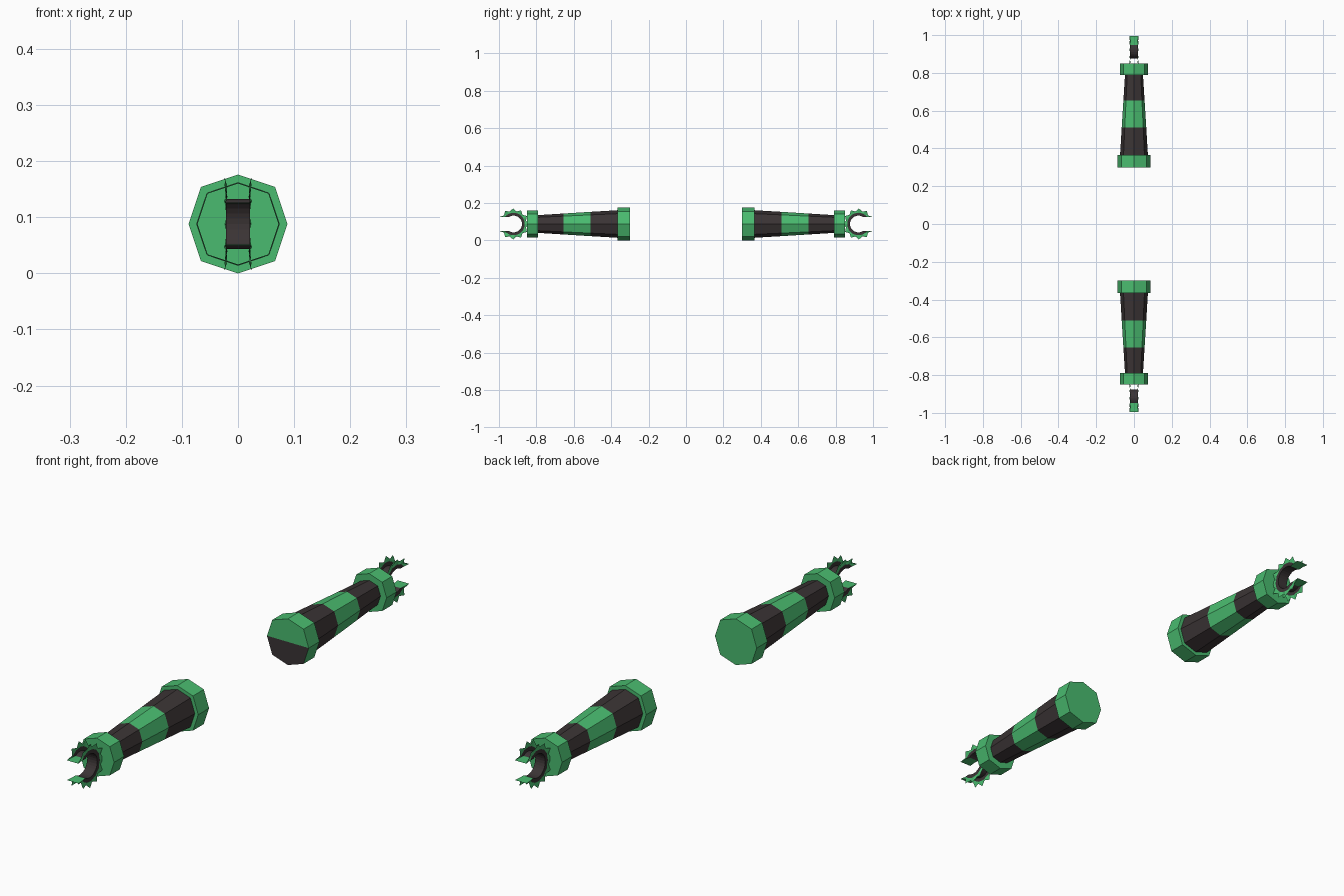
import bpy, bmesh, math

cube = bpy.data.objects.get("Cube")
if cube:
    bpy.data.objects.remove(cube, do_unlink=True)


def material(name, rgb):
    m = bpy.data.materials.new(name)
    m.use_nodes = True
    col = (*rgb, 1.0)
    m.diffuse_color = col
    bsdf = m.node_tree.nodes["Principled BSDF"]
    bsdf.inputs["Base Color"].default_value = col
    bsdf.inputs["Roughness"].default_value = 0.8
    return m


GREEN = material("leaf_green", (0.068, 0.50, 0.16))
DARK = material("charcoal", (0.043, 0.034, 0.035))
AXIS_Z = 0.088


def finish(bm, name, recalc=True):
    if recalc:
        bmesh.ops.recalc_face_normals(bm, faces=bm.faces)
    me = bpy.data.meshes.new(name)
    bm.to_mesh(me)
    bm.free()
    me.materials.append(GREEN)
    me.materials.append(DARK)
    ob = bpy.data.objects.new(name, me)
    bpy.context.collection.objects.link(ob)
    return ob


def octagon(bm, y, r):
    """Ring of eight points around the arm axis, slightly fuller on the diagonals."""
    pts = []
    for i in range(8):
        a = i * math.pi / 4
        k = r * (1.06 if i % 2 else 1.0)
        pts.append(bm.verts.new((k * math.cos(a), y, AXIS_Z + k * math.sin(a))))
    return pts


def loft(name, side, profile, mats, caps=True, split_cap=False):
    """Octagonal tube through (y, radius) stations, one material index per span."""
    bm = bmesh.new()
    rings = [octagon(bm, side * y, r) for y, r in profile]
    for a, b, m in zip(rings, rings[1:], mats):
        for i in range(8):
            j = (i + 1) % 8
            bm.faces.new((a[i], a[j], b[j], b[i])).material_index = m
    if caps:
        bm.faces.new(rings[-1])
        if split_cap:
            bm.faces.new(rings[0][:5])
            bm.faces.new(rings[0][4:] + rings[0][:1]).material_index = 1
        else:
            bm.faces.new(rings[0])
    return finish(bm, name)


def claw(name, side):
    """C-shaped hook: dark inner channel, toothed green rims, open at the back."""
    bm = bmesh.new()
    cy, teeth = 0.922, 10
    n = teeth * 2
    rings = []
    for k in range(n + 1):
        t = k / n
        peak = k % 2 == 0
        # half width, radius and start angle of the rim, wall and channel points
        section = [
            (0.024 if peak else 0.019, 0.083 if peak else 0.069, 27),
            (0.022 if peak else 0.020, 0.060, 40),
            (0.021, 0.045, 55),
        ]
        ring = []
        for sx, pts in ((-1, section), (1, section[::-1])):
            for w, r, start in pts:
                a = math.radians(start + (360 - 2 * start) * t)
                ring.append(bm.verts.new((sx * w, side * (cy + r * math.cos(a)),
                                          AXIS_Z + r * math.sin(a))))
        rings.append(ring)
    for a, b in zip(rings, rings[1:]):
        for i in range(5):
            f = bm.faces.new((a[i], a[i + 1], b[i + 1], b[i]))
            f.material_index = 0 if i in (0, 4) else 1
    # green fingertips
    bm.faces.new(rings[0])
    bm.faces.new(rings[-1])
    return finish(bm, name)


for side, label in ((-1, "front"), (1, "back")):
    loft(label + "_shoulder_cuff", side, [(0.30, 0.088), (0.365, 0.088)], [0],
         split_cap=(side > 0))
    # tapered sleeve with dark, green, dark bands
    loft(label + "_banded_arm", side,
         [(0.36, 0.074), (0.51, 0.065), (0.655, 0.056), (0.80, 0.047)],
         [1, 0, 1], caps=False)
    loft(label + "_wrist_cuff", side, [(0.79, 0.073), (0.85, 0.073)], [0])
    claw(label + "_claw", side)
